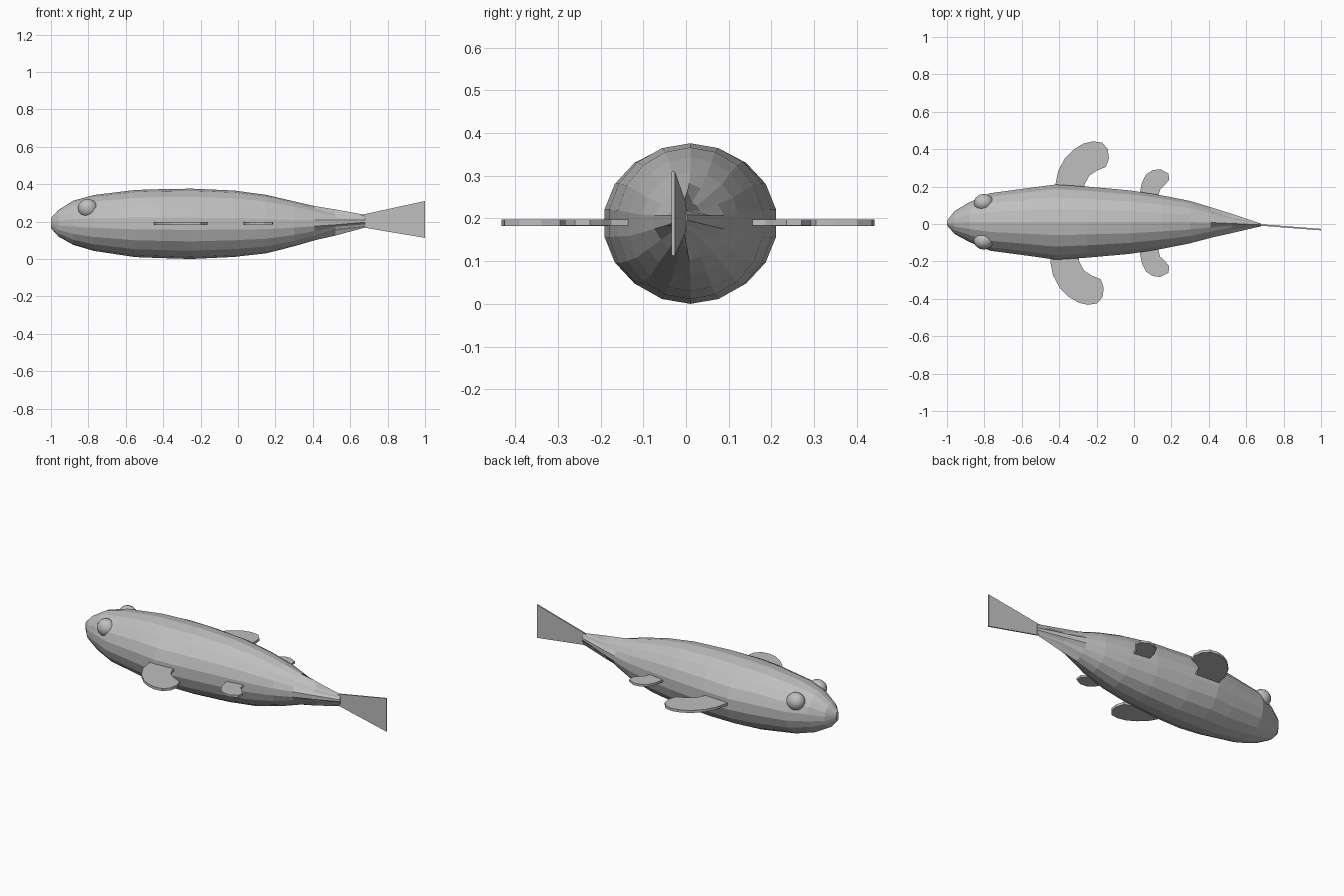
import bpy, bmesh, math

if "Cube" in bpy.data.objects:
    bpy.data.objects.remove(bpy.data.objects["Cube"])

grey = bpy.data.materials.new("plain_grey")
grey.diffuse_color = (0.52, 0.52, 0.52, 1)
grey.use_nodes = True
grey.node_tree.nodes["Principled BSDF"].inputs["Base Color"].default_value = grey.diffuse_color


def finish(name, bm):
    bmesh.ops.recalc_face_normals(bm, faces=bm.faces)
    mesh = bpy.data.meshes.new(name)
    bm.to_mesh(mesh)
    bm.free()
    mesh.materials.append(grey)
    obj = bpy.data.objects.new(name, mesh)
    bpy.context.collection.objects.link(obj)
    return obj


def prism(name, outline, z0, z1):
    bm = bmesh.new()
    low = [bm.verts.new((x, y, z0)) for x, y in outline]
    high = [bm.verts.new((x, y, z1)) for x, y in outline]
    bm.faces.new(low)
    bm.faces.new(high)
    n = len(outline)
    for i in range(n):
        j = (i + 1) % n
        bm.faces.new((low[i], low[j], high[j], high[i]))
    return finish(name, bm)


# Body: 18-sided rings (x, half width, bottom, top, centre y, hollow of the diagonals)
stations = [
    (-1.00, 0.012, 0.165, 0.220, 0.005, 1),
    (-0.96, 0.062, 0.120, 0.262, 0.008, 1),
    (-0.88, 0.108, 0.075, 0.312, 0.010, 1),
    (-0.77, 0.156, 0.043, 0.342, 0.011, 1),
    (-0.55, 0.186, 0.010, 0.369, 0.011, 1),
    (-0.42, 0.204, 0.005, 0.373, 0.010, 1),
    (-0.25, 0.193, 0.000, 0.376, 0.010, 1),
    (-0.02, 0.172, 0.011, 0.366, 0.010, 1),
    (0.15, 0.145, 0.030, 0.343, 0.010, 1),
    (0.30, 0.115, 0.068, 0.308, 0.010, 1),
    (0.41, 0.083, 0.100, 0.283, 0.008, 0.92),
    (0.52, 0.053, 0.125, 0.265, 0.003, 0.65),
    (0.68, 0.007, 0.168, 0.236, -0.005, 1),
]
SIDES = 18
bm = bmesh.new()
rings = []
for x, w, z0, z1, yc, hollow in stations:
    ring = []
    for i in range(SIDES):
        a = math.radians(90 + i * 360 / SIDES)
        c, s = math.cos(a), math.sin(a)
        # the top, bottom and side ridges keep their full reach
        ridge = abs(c) < 0.1 or abs(s) < 0.2
        k = 1 if ridge else hollow
        z = (z0 + z1) / 2 + s * k * (z1 - z0) / 2
        ring.append(bm.verts.new((x, yc + c * k * w, z)))
    rings.append(ring)
for a, b in zip(rings, rings[1:]):
    for i in range(SIDES):
        j = (i + 1) % SIDES
        bm.faces.new((a[i], a[j], b[j], b[i]))
bm.faces.new(rings[0])
bm.faces.new(rings[-1])
finish("body", bm)

# Tail fin: thin upright plate flaring backwards
bm = bmesh.new()
tail = [(0.66, -0.004, 0.170), (1.0, -0.030, 0.113), (1.0, -0.030, 0.310), (0.66, -0.004, 0.236)]
left = [bm.verts.new((x, y - 0.004, z)) for x, y, z in tail]
right = [bm.verts.new((x, y + 0.004, z)) for x, y, z in tail]
bm.faces.new(left)
bm.faces.new(right)
for i in range(4):
    j = (i + 1) % 4
    bm.faces.new((left[i], left[j], right[j], right[i]))
finish("tail_fin", bm)

# Paired fins and eyes, mirrored about the body's centre line
front = [(-0.40, 0.14), (-0.42, 0.21), (-0.405, 0.285), (-0.37, 0.35), (-0.32, 0.40),
         (-0.27, 0.43), (-0.22, 0.442), (-0.17, 0.435), (-0.14, 0.40), (-0.134, 0.35),
         (-0.15, 0.305), (-0.20, 0.285), (-0.24, 0.258), (-0.265, 0.21), (-0.27, 0.14)]
rear = [(0.04, 0.11), (0.03, 0.16), (0.042, 0.22), (0.065, 0.265), (0.10, 0.288),
        (0.14, 0.293), (0.185, 0.27), (0.187, 0.235), (0.165, 0.208), (0.14, 0.185),
        (0.13, 0.15), (0.13, 0.10)]
for side, sign, shift in (("left", 1, 0), ("right", -1, -0.028)):
    def place(outline, dx):
        return [(x + dx, 0.005 + sign * (y - 0.005)) for x, y in outline]
    prism("front_fin_" + side, place(front, shift), 0.182, 0.197)
    prism("rear_fin_" + side, place(rear, 0), 0.184, 0.197)

    bpy.ops.mesh.primitive_uv_sphere_add(segments=14, ring_count=10, radius=1,
                                         location=(-0.803, 0.012 + sign * 0.102, 0.271))
    eye = bpy.context.object
    eye.name = "eye_" + side
    eye.scale = (0.054, 0.047, 0.050)
    eye.rotation_euler = (0, math.radians(15), 0)
    eye.data.materials.append(grey)
    bpy.ops.object.shade_smooth_by_angle(angle=math.radians(30))
